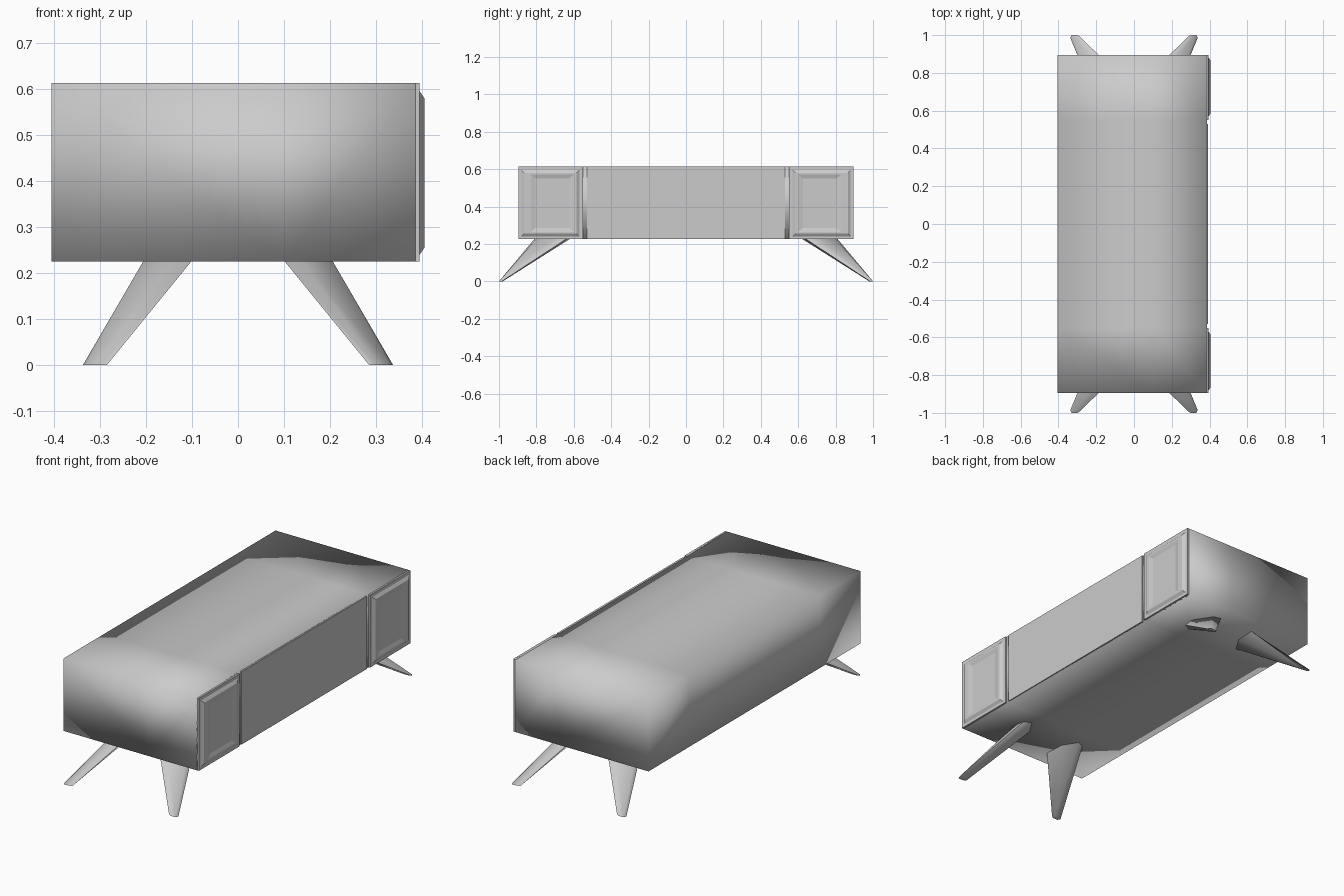
import bpy, bmesh

if "Cube" in bpy.data.objects:
    bpy.data.objects.remove(bpy.data.objects["Cube"])

grey = bpy.data.materials.new("grey")
grey.diffuse_color = (0.6, 0.6, 0.6, 1)
grey.use_nodes = True
grey.node_tree.nodes["Principled BSDF"].inputs["Base Color"].default_value = grey.diffuse_color

Z0, Z1, Y = 0.225, 0.613, 0.895


def finish(name, bm, smooth):
    bmesh.ops.recalc_face_normals(bm, faces=bm.faces)
    me = bpy.data.meshes.new(name)
    bm.to_mesh(me)
    bm.free()
    me.materials.append(grey)
    for p in me.polygons:
        p.use_smooth = smooth
    ob = bpy.data.objects.new(name, me)
    bpy.context.collection.objects.link(ob)
    return ob


def loft(name, rings, smooth=False):
    """Skin matching rings of points and cap both ends."""
    bm = bmesh.new()
    vs = [[bm.verts.new(p) for p in r] for r in rings]
    n = len(rings[0])
    for a, b in zip(vs, vs[1:]):
        for i in range(n):
            j = (i + 1) % n
            bm.faces.new((a[i], a[j], b[j], b[i]))
    bm.faces.new(vs[0])
    bm.faces.new(vs[-1])
    return finish(name, bm, smooth)


def rect_x(x, y0, y1, z0, z1):
    return [(x, y0, z0), (x, y1, z0), (x, y1, z1), (x, y0, z1)]


# Cabinet body: one softly shaded block with loops at the drawer divisions
loft("cabinet_body",
     [[(x, y, z) for x, z in ((-0.405, Z0), (0.1, Z0), (0.386, Z0),
                              (0.386, Z1), (0.1, Z1), (-0.405, Z1))]
      for y in (-Y, -0.55, 0.55, Y)], smooth=True)

# Centre door on the right side
loft("centre_door", [rect_x(0.38, -0.53, 0.53, Z0, Z1),
                     rect_x(0.391, -0.53, 0.53, Z0, Z1)])

# Leg sections at the cabinet underside and at the floor
TOP = [(0.10, 0.81), (0.14, 0.80), (0.205, 0.70),
       (0.195, 0.64), (0.155, 0.62), (0.105, 0.70)]
FOOT = [(0.285, 0.99), (0.30, 1.0), (0.33, 1.0),
        (0.337, 0.985), (0.32, 0.98), (0.295, 0.98)]

for sy, end in ((-1, "front"), (1, "back")):
    # End drawer: slab, raised bevelled border, shallow sunken centre
    def r(x, a, b, c, d):
        return rect_x(x, sy * a, sy * b, c, d)
    loft(end + "_drawer", [
        r(0.38, 0.55, Y, Z0, Z1),
        r(0.395, 0.55, Y, Z0, Z1),
        r(0.395, 0.57, 0.88, 0.24, 0.595),
        r(0.405, 0.585, 0.865, 0.255, 0.58),
        r(0.405, 0.60, 0.83, 0.265, 0.57),
        r(0.399, 0.625, 0.805, 0.285, 0.55)])
    # Splayed tapering legs
    for sx, side in ((-1, "left"), (1, "right")):
        leg = loft(f"{end}_{side}_leg", [
            [(sx * x, sy * y, Z0 + 0.002) for x, y in TOP],
            [(sx * x, sy * y, 0) for x, y in FOOT]], smooth=True)
        bpy.ops.object.select_all(action='DESELECT')
        leg.select_set(True)
        bpy.context.view_layer.objects.active = leg
        bpy.ops.object.shade_smooth_by_angle(angle=0.9)
